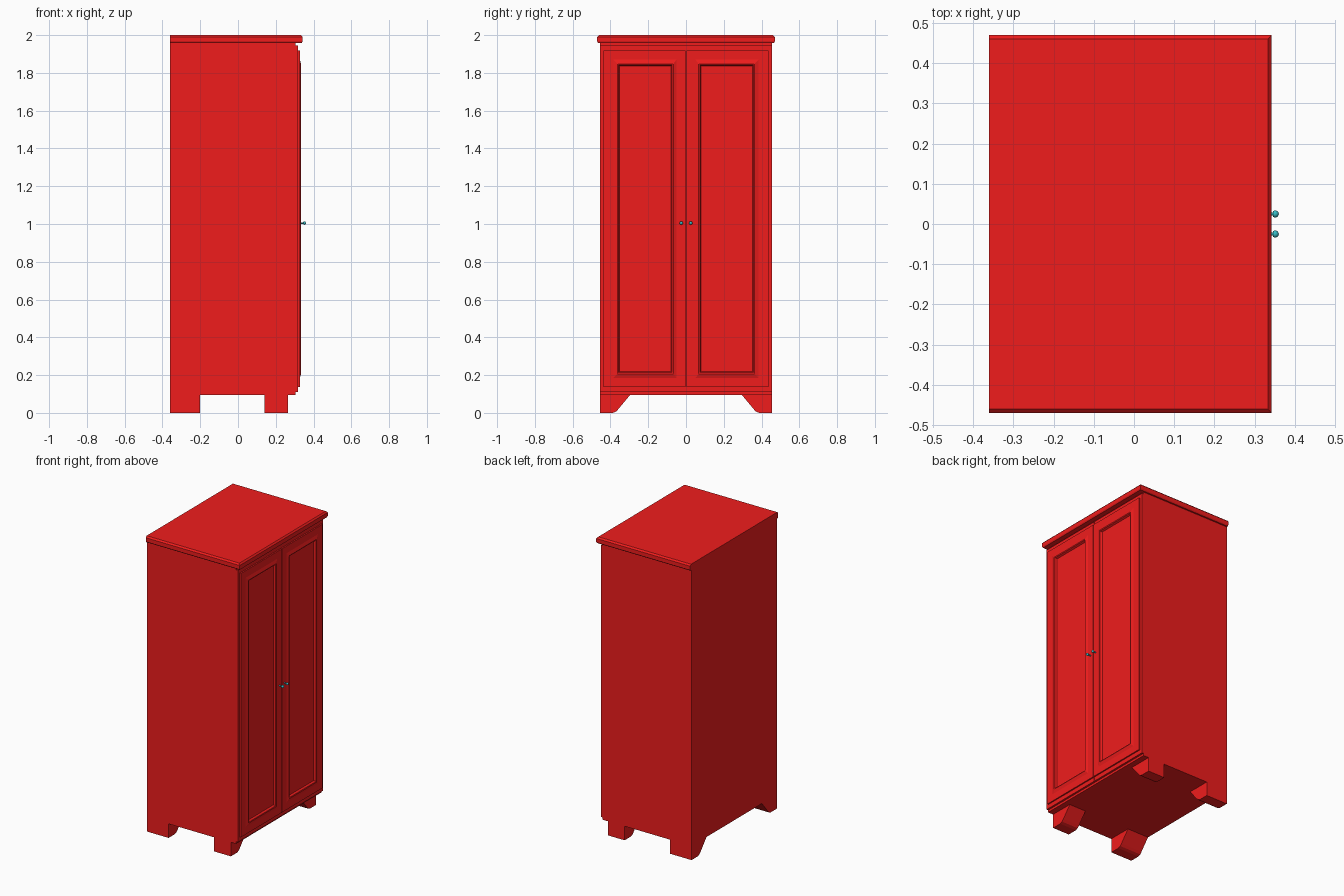
import bpy, bmesh, math
from mathutils import Matrix

if "Cube" in bpy.data.objects:
    bpy.data.objects.remove(bpy.data.objects["Cube"])


def material(name, rgb):
    m = bpy.data.materials.new(name)
    m.diffuse_color = (*rgb, 1)
    m.use_nodes = True
    m.node_tree.nodes["Principled BSDF"].inputs["Base Color"].default_value = m.diffuse_color
    return m


RED = material("red_paint", (0.87, 0.012, 0.012))
TEAL = material("teal_metal", (0.04, 0.5, 0.56))


def finish(name, bm, mat, mirror=False):
    bmesh.ops.recalc_face_normals(bm, faces=bm.faces)
    me = bpy.data.meshes.new(name)
    bm.to_mesh(me)
    bm.free()
    ob = bpy.data.objects.new(name, me)
    bpy.context.collection.objects.link(ob)
    me.materials.append(mat)
    if mirror:
        mod = ob.modifiers.new("other_side", 'MIRROR')
        mod.use_axis = (False, True, False)
    return ob


def loft(name, rings, mat, mirror=False):
    """Skin a stack of equal-length point rings and cap both ends."""
    bm = bmesh.new()
    vs = [[bm.verts.new(p) for p in r] for r in rings]
    n = len(vs[0])
    for a, b in zip(vs, vs[1:]):
        for i in range(n):
            j = (i + 1) % n
            bm.faces.new((a[i], a[j], b[j], b[i]))
    bm.faces.new(vs[0])
    bm.faces.new(vs[-1])
    return finish(name, bm, mat, mirror)


def rect_x(x, y0, y1, z0, z1):
    return [(x, y0, z0), (x, y1, z0), (x, y1, z1), (x, y0, z1)]


def rect_z(z, x0, x1, y):
    return [(x0, -y, z), (x1, -y, z), (x1, y, z), (x0, y, z)]


# Cabinet body
loft("cabinet_body", [rect_z(0.095, -0.36, 0.305, 0.455),
                      rect_z(1.96, -0.36, 0.305, 0.455)], RED)

# Top board with chamfered front and side edges, flush at the back
loft("top_board", [rect_z(1.958, -0.36, 0.338, 0.465),
                   rect_z(1.966, -0.36, 0.342, 0.47),
                   rect_z(1.99, -0.36, 0.342, 0.47),
                   rect_z(2.0, -0.36, 0.333, 0.46)], RED)

# Doors: stepped edge, sloped moulding and sunken panel
loft("door", [rect_x(0.300, 0.001, 0.455, 0.11, 1.945),
              rect_x(0.318, 0.001, 0.455, 0.11, 1.945),
              rect_x(0.318, 0.003, 0.436, 0.138, 1.919),
              rect_x(0.327, 0.003, 0.436, 0.138, 1.919),
              rect_x(0.327, 0.050, 0.385, 0.185, 1.870),
              rect_x(0.334, 0.067, 0.363, 0.207, 1.848),
              rect_x(0.332, 0.073, 0.357, 0.213, 1.842),
              rect_x(0.320, 0.079, 0.351, 0.219, 1.836)], RED, mirror=True)

# Bracket feet
foot = [(0.455, 0), (0.388, 0), (0.37, 0.007), (0.358, 0.02),
        (0.295, 0.096), (0.455, 0.096)]
for name, x0, x1 in (("back_foot", -0.36, -0.20), ("front_foot", 0.14, 0.265)):
    loft(name, [[(x, y, z) for y, z in foot] for x in (x0, x1)], RED, mirror=True)

# Door knobs, turned around the x axis
profile = [(0.325, 0.0), (0.325, 0.004), (0.345, 0.004), (0.346, 0.007), (0.349, 0.009),
           (0.353, 0.009), (0.357, 0.0065), (0.3595, 0.003), (0.36, 0.0)]
bm = bmesh.new()
pts = [bm.verts.new((x, r, 0)) for x, r in profile]
edges = [bm.edges.new(e) for e in zip(pts, pts[1:])]
bmesh.ops.spin(bm, geom=pts + edges, cent=(0, 0, 0), axis=(1, 0, 0),
               angle=math.tau, steps=16)
bmesh.ops.remove_doubles(bm, verts=bm.verts, dist=1e-5)
bmesh.ops.transform(bm, matrix=Matrix.Translation((0, 0.025, 1.005)), verts=bm.verts)
knob = finish("door_knob", bm, TEAL, mirror=True)
bpy.context.view_layer.objects.active = knob
knob.select_set(True)
bpy.ops.object.shade_smooth_by_angle(angle=math.radians(50))
